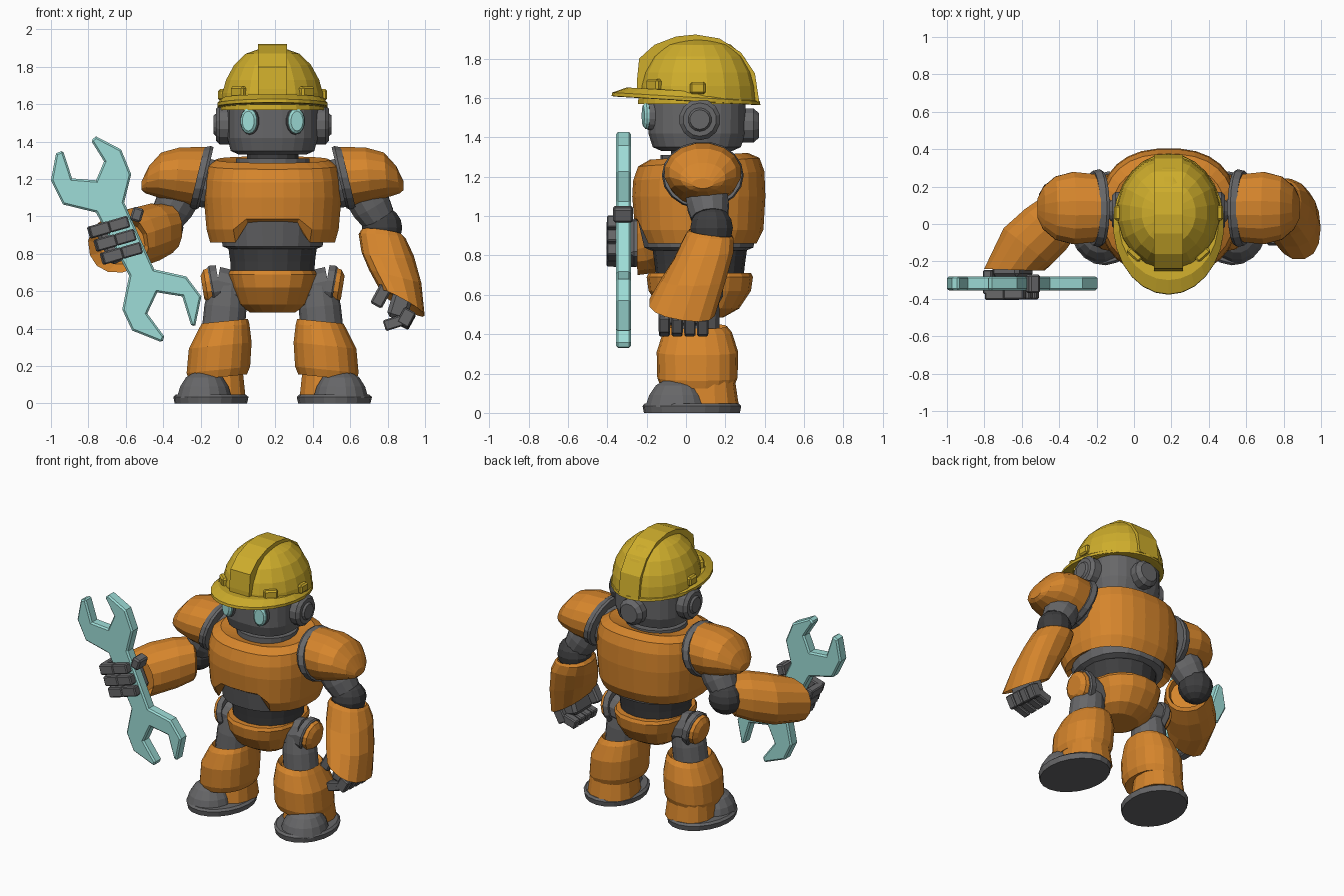
import bpy, bmesh, math
from mathutils import Vector as V, Matrix

CX = 0.185  # body symmetry plane


def mat(name, col):
    m = bpy.data.materials.new(name)
    m.diffuse_color = (*col, 1)
    return m


ORANGE = mat("orange paint", (0.67, 0.235, 0.025))
YELLOW = mat("helmet yellow", (0.62, 0.42, 0.025))
GREY = mat("grey metal", (0.135, 0.135, 0.14))
DARK = mat("dark rubber", (0.048, 0.048, 0.05))
TEAL = mat("pale teal", (0.34, 0.72, 0.68))


def finish(name, m, bm):
    bmesh.ops.recalc_face_normals(bm, faces=bm.faces)
    me = bpy.data.meshes.new(name)
    bm.to_mesh(me)
    bm.free()
    me.materials.append(m)
    ob = bpy.data.objects.new(name, me)
    bpy.context.collection.objects.link(ob)
    return ob


def loft(name, m, rings, n=16, p=2.0):
    """Skin closed rings given as (centre, U axis, V axis); p squares the section."""
    bm = bmesh.new()
    f = lambda t: math.copysign(abs(t) ** (2 / p), t)
    rows = []
    for c, u, v in rings:
        c, u, v = V(c), V(u), V(v)
        ang = [2 * math.pi * (i + 0.5) / n for i in range(n)]
        rows.append([bm.verts.new(c + u * f(math.cos(a)) + v * f(math.sin(a))) for a in ang])
    for a, b in zip(rows, rows[1:]):
        for i in range(n):
            j = (i + 1) % n
            bm.faces.new((a[i], a[j], b[j], b[i]))
    bm.faces.new(rows[0])
    bm.faces.new(rows[-1])
    return finish(name, m, bm)


def stack(name, m, x, y, rings, n=16, p=2.0):
    """Vertical loft from (z, rx, ry)."""
    return loft(name, m, [((x, y, z), (rx, 0, 0), (0, ry, 0)) for z, rx, ry in rings], n, p)


def tube(name, m, a, b, st, n=12):
    """Loft from a to b with stations (t, radius)."""
    a, b = V(a), V(b)
    d = (b - a).normalized()
    u = d.cross(V((0, 0, 1)) if abs(d.z) < 0.8 else V((1, 0, 0))).normalized()
    w = d.cross(u)
    return loft(name, m, [(a.lerp(b, t), u * r, w * r) for t, r in st], n)


def ball(name, m, c, r):
    c = V(c)
    st = [(0.5 - 0.5 * math.cos(math.pi * i / 8), max(r * math.sin(math.pi * i / 8), 0.01)) for i in range(9)]
    return tube(name, m, c - V((0, 0, r)), c + V((0, 0, r)), st)


def box(name, m, c, size, rot=None, bev=0.01):
    bm = bmesh.new()
    bmesh.ops.create_cube(bm, size=1)
    M = Matrix.Translation(c) @ (rot or Matrix()) @ Matrix.Diagonal((*size, 1))
    bmesh.ops.transform(bm, matrix=M, verts=bm.verts)
    bmesh.ops.bevel(bm, geom=bm.edges[:], offset=bev, segments=1, affect='EDGES')
    return finish(name, m, bm)


def prism(name, m, pts, d):
    """Extrude a 3D outline by vector d."""
    bm = bmesh.new()
    a = [bm.verts.new(q) for q in pts]
    b = [bm.verts.new(V(q) + V(d)) for q in pts]
    bm.faces.new(a)
    bm.faces.new(b)
    for i in range(len(a)):
        bm.faces.new((a[i - 1], a[i], b[i], b[i - 1]))
    return finish(name, m, bm)


# --- torso shell with sloped top and arched front hem
torso = stack("torso_shell", ORANGE, CX, 0.065, [
    (0.90, 0.28, 0.25), (0.86, 0.335, 0.295), (0.93, 0.355, 0.33), (1.10, 0.37, 0.34),
    (1.22, 0.365, 0.335), (1.29, 0.35, 0.31), (1.32, 0.30, 0.25), (1.30, 0.19, 0.18)], 28, 2.4)
for v in torso.data.vertices:
    if v.co.z < 0.94 and v.co.y < 0 and abs(v.co.x - CX) < 0.19:
        v.co.z = 0.965 + (v.co.z - 0.86) * 0.3
    if v.co.z > 1.2:
        v.co.z += (v.co.y - 0.3) * 0.07
stack("abdomen_plate", GREY, CX, 0.065, [(0.825, 0.235, 0.245), (0.84, 0.27, 0.28), (0.99, 0.29, 0.315)], 20, 2.3)
stack("waist", DARK, CX, 0.07, [(0.67, 0.225, 0.22), (0.76, 0.23, 0.23), (0.83, 0.24, 0.24)], 18)
stack("pelvis", ORANGE, CX, 0.07, [(0.485, 0.12, 0.12), (0.53, 0.185, 0.20), (0.62, 0.22, 0.26),
                                   (0.69, 0.24, 0.27), (0.71, 0.23, 0.26)], 18, 2.4)
stack("collar", GREY, CX, 0.06, [(1.25, 0.20, 0.19), (1.31, 0.20, 0.19), (1.31, 0.15, 0.15)], 18)
stack("neck", DARK, CX, 0.06, [(1.25, 0.14, 0.14), (1.36, 0.14, 0.14)], 16)

# --- head, eyes, ears
stack("head", GREY, CX, 0.055, [(1.33, 0.18, 0.18), (1.35, 0.225, 0.225), (1.42, 0.243, 0.248),
                                (1.58, 0.243, 0.25), (1.66, 0.22, 0.22)], 24, 2.7)
tube("back_knob", GREY, (CX, 0.28, 1.46), (CX, 0.37, 1.46), [(0, 0.09), (0.7, 0.09), (1, 0.065)])
for s, side in ((-1, "left"), (1, "right")):
    e = V((CX + s * 0.123, -0.185, 1.51))
    d = V((s * 0.22, -1, 0)).normalized()
    w = d.cross(V((0, 0, 1)))
    loft(side + "_eye_rim", GREY, [(e - d * 0.05, w * 0.055, (0, 0, 0.078)), (e + d * 0.01, w * 0.05, (0, 0, 0.072))], 14)
    loft(side + "_eye", TEAL, [(e, w * 0.045, (0, 0, 0.068)), (e + d * 0.022, w * 0.045, (0, 0, 0.068)),
                               (e + d * 0.034, w * 0.033, (0, 0, 0.053))], 14)
    tube(side + "_ear", GREY, (CX + s * 0.21, 0.07, 1.49), (CX + s * 0.315, 0.07, 1.49),
         [(0, 0.105), (0.7, 0.105), (0.88, 0.085), (0.88, 0.06), (1, 0.05)], 14)

# --- hard hat
stack("helmet_dome", YELLOW, CX, 0.06, [(1.57, 0.28, 0.308), (1.66, 0.272, 0.30), (1.73, 0.252, 0.282),
                                        (1.81, 0.208, 0.238), (1.87, 0.145, 0.17), (1.90, 0.06, 0.08)], 20)
brim = stack("helmet_brim", YELLOW, CX, 0.0, [(1.585, 0.285, 0.36), (1.587, 0.297, 0.378), (1.605, 0.297, 0.375),
                                              (1.635, 0.265, 0.30)], 26)
for v in brim.data.vertices:
    v.co.z -= 0.06 * v.co.y
ridge = [(-0.25, 1.62), (-0.25, 1.68), (-0.238, 1.80), (-0.16, 1.87), (-0.05, 1.912), (0.05, 1.922), (0.17, 1.902),
         (0.28, 1.83), (0.35, 1.725), (0.372, 1.58), (0.3, 1.575)]
prism("helmet_ridge", YELLOW, [(CX - 0.077, y, z) for y, z in ridge], (0.154, 0, 0))
for s in (-1, 1):
    for ang, wd in ((-48, 0.09), (0, 0.08)):
        a = math.radians(ang)
        box("helmet_clip", YELLOW, (CX + s * 0.272 * math.cos(a), 0.06 + 0.30 * math.sin(a), 1.65 - 0.02 * math.sin(a)),
            (0.04, wd, 0.06), Matrix.Rotation(s * a, 4, 'Z'))

# --- mirrored limbs
for s, side in ((-1, "left"), (1, "right")):
    X = lambda d: CX + s * d
    # shoulder pad, its rim and joint
    loft(side + "_shoulder_rim", GREY, [((X(x), 0.085, 1.207), (s * -0.04, 0, r), (0, r * 1.21, 0))
                                        for x, r in ((0.355, 0.165), (0.37, 0.172), (0.405, 0.165))], 18)
    loft(side + "_shoulder_pad", ORANGE, [((X(x), 0.085, z), (s * t, 0, rz), (0, ry, 0)) for x, z, t, rz, ry in (
        (0.40, 1.212, -0.04, 0.162, 0.185), (0.51, 1.222, -0.015, 0.15, 0.197), (0.605, 1.222, -0.01, 0.122, 0.172),
        (0.67, 1.197, -0.01, 0.075, 0.115), (0.70, 1.165, 0, 0.025, 0.055))], 16)
    tube(side + "_shoulder_joint", GREY, (X(0.26), 0.085, 1.16), (X(0.42), 0.085, 1.19), [(0, 0.13), (1, 0.14)])
    tube(side + "_upper_arm", GREY, (X(0.47), 0.1, 1.15), (X(0.565), 0.12, 0.99), [(0, 0.11), (0.6, 0.11), (1, 0.095)])
    ball(side + "_elbow", DARK, (X(0.585), 0.13, 0.94), 0.112)
    # hip, thigh
    tube(side + "_hip_joint", GREY, (X(0.15), 0.07, 0.60), (X(0.30), 0.07, 0.63), [(0, 0.10), (1, 0.105)])
    tube(side + "_hip_rim", GREY, (X(0.285), 0.075, 0.63), (X(0.33), 0.075, 0.622), [(0, 0.115), (0.8, 0.118), (1, 0.11)])
    tube(side + "_hip_cap", ORANGE, (X(0.325), 0.075, 0.628), (X(0.375), 0.075, 0.62), [(0, 0.103), (0.6, 0.096), (1, 0.065)])
    tube(side + "_thigh", GREY, (X(0.24), 0.065, 0.64), (X(0.27), 0.055, 0.33), [(0, 0.095), (0.4, 0.113), (1, 0.115)], 14)
    # shin guard, boot
    loft(side + "_shin_guard", ORANGE, [((X(d), 0.058, z), (rx, 0, s * -rx * 0.1), (0, ry, 0)) for d, z, rx, ry in (
        (0.295, 0.15, 0.12, 0.15), (0.293, 0.14, 0.158, 0.19), (0.29, 0.18, 0.172, 0.204), (0.28, 0.31, 0.17, 0.207),
        (0.26, 0.41, 0.138, 0.175), (0.255, 0.44, 0.125, 0.15), (0.258, 0.41, 0.11, 0.12))], 18, 2.3)
    stack(side + "_heel", ORANGE, X(0.30), 0.10, [(0.04, 0.158, 0.168), (0.16, 0.145, 0.15)], 14, 2.4)
    stack(side + "_toe_cap", GREY, X(0.365), -0.045, [(0.03, 0.15, 0.165), (0.09, 0.132, 0.145), (0.14, 0.10, 0.11),
                                                      (0.17, 0.05, 0.06)], 16)
    sole = stack(side + "_sole", GREY, 0, 0, [(0, 0.192, 0.245), (0.035, 0.2, 0.252), (0.048, 0.185, 0.24)], 20)
    sole.data.transform(Matrix.Translation((X(0.33), 0.03, 0)) @ Matrix.Rotation(s * 0.15, 4, 'Z'))

# --- lowered forearm and loose fist
loft("right_forearm", ORANGE, [((0.77, 0.12, 0.89), (0, 0.095, -0.01), (0.09, 0, -0.01)),
                               ((0.77, 0.125, 0.915), (0, 0.11, -0.015), (0.11, 0, -0.015)),
                               ((0.77, 0.12, 0.895), (0, 0.125, -0.01), (0.125, 0, -0.01)),
                               ((0.80, 0.09, 0.80), (0, 0.155, 0.02), (0.14, 0, -0.01)),
                               ((0.84, 0.04, 0.68), (0, 0.165, 0), (0.14, 0, -0.035)),
                               ((0.88, -0.02, 0.535), (0, 0.17, -0.025), (0.118, 0, -0.065)),
                               ((0.875, -0.02, 0.57), (0, 0.125, -0.02), (0.085, 0, -0.045))], 14, 2.4)
box("right_palm", GREY, (0.865, -0.02, 0.52), (0.11, 0.20, 0.14), Matrix.Rotation(0.3, 4, 'Y'), 0.02)
for i in range(4):
    y = -0.11 + 0.065 * i
    box("right_finger", GREY, (0.90, y, 0.46 - 0.004 * i), (0.07, 0.058, 0.09), Matrix.Rotation(0.5, 4, 'Y'), 0.007)
    box("right_fingertip", GREY, (0.83, y, 0.43), (0.10, 0.056, 0.06), Matrix.Rotation(-0.3, 4, 'Y'), 0.007)
box("right_thumb", GREY, (0.765, -0.08, 0.575), (0.07, 0.07, 0.12), Matrix.Rotation(0.5, 4, 'Y'))

# --- raised forearm with a slanted cuff, and gripping hand
ring = lambda x, y, z, r: ((x, y, z), (r * 0.72, -r * 0.69, 0), (0, 0, r))
loft("left_forearm", ORANGE, [ring(-0.41, 0.03, 0.93, 0.10), ring(-0.385, 0.06, 0.93, 0.115),
                              ring(-0.395, 0.05, 0.93, 0.137), ring(-0.47, -0.025, 0.91, 0.158),
                              ((-0.57, -0.12, 0.88), (0.13, -0.10, 0), (0, 0, 0.163)),
                              ((-0.64, -0.245, 0.85), (0.16, -0.005, 0.02), (-0.02, 0, 0.15)),
                              ((-0.62, -0.20, 0.855), (0.12, -0.005, 0.02), (-0.02, 0, 0.11))], 14, 2.2)
box("left_palm", GREY, (-0.65, -0.24, 0.865), (0.16, 0.09, 0.21), Matrix.Rotation(-0.42, 4, 'Y'), 0.02)
R = Matrix.Rotation(-0.28, 4, 'Y')
for i in range(3):
    c = V((-0.66, -0.375, 0.872)) + V((0.034, 0, -0.07)) * (i - 1)
    p = V((0.96, 0, 0.28))
    box("left_fingertip", GREY, c + p * 0.06, (0.11, 0.055, 0.064), R, 0.007)
    box("left_finger", GREY, c - p * 0.045, (0.11, 0.06, 0.066), R, 0.007)
    box("left_knuckle", GREY, c - p * 0.085 + V((0, 0.065, 0)), (0.05, 0.13, 0.066), R, 0.007)
box("left_thumb", GREY, (-0.54, -0.32, 1.01), (0.06, 0.10, 0.075), Matrix.Rotation(0.3, 4, 'Y'))

# --- double-ended wrench
outline = [(-0.973, 1.337), (-1, 1.193), (-0.936, 1.064), (-0.759, 1.021), (-0.582, 0.684), (-0.619, 0.503),
           (-0.566, 0.39), (-0.405, 0.326), (-0.394, 0.358), (-0.485, 0.481), (-0.432, 0.594), (-0.298, 0.572),
           (-0.249, 0.412), (-0.228, 0.418), (-0.196, 0.572), (-0.276, 0.679), (-0.448, 0.717), (-0.609, 1.075),
           (-0.571, 1.225), (-0.625, 1.358), (-0.759, 1.428), (-0.786, 1.406), (-0.716, 1.294), (-0.759, 1.193),
           (-0.887, 1.203), (-0.936, 1.353)]
wrench = prism("wrench", TEAL, [(x, -0.355, z) for x, z in outline], (0, 0.075, 0))
bev = wrench.modifiers.new("edge bevel", 'BEVEL')
bev.width, bev.segments, bev.limit_method, bev.angle_limit = 0.01, 1, 'ANGLE', math.radians(80)
